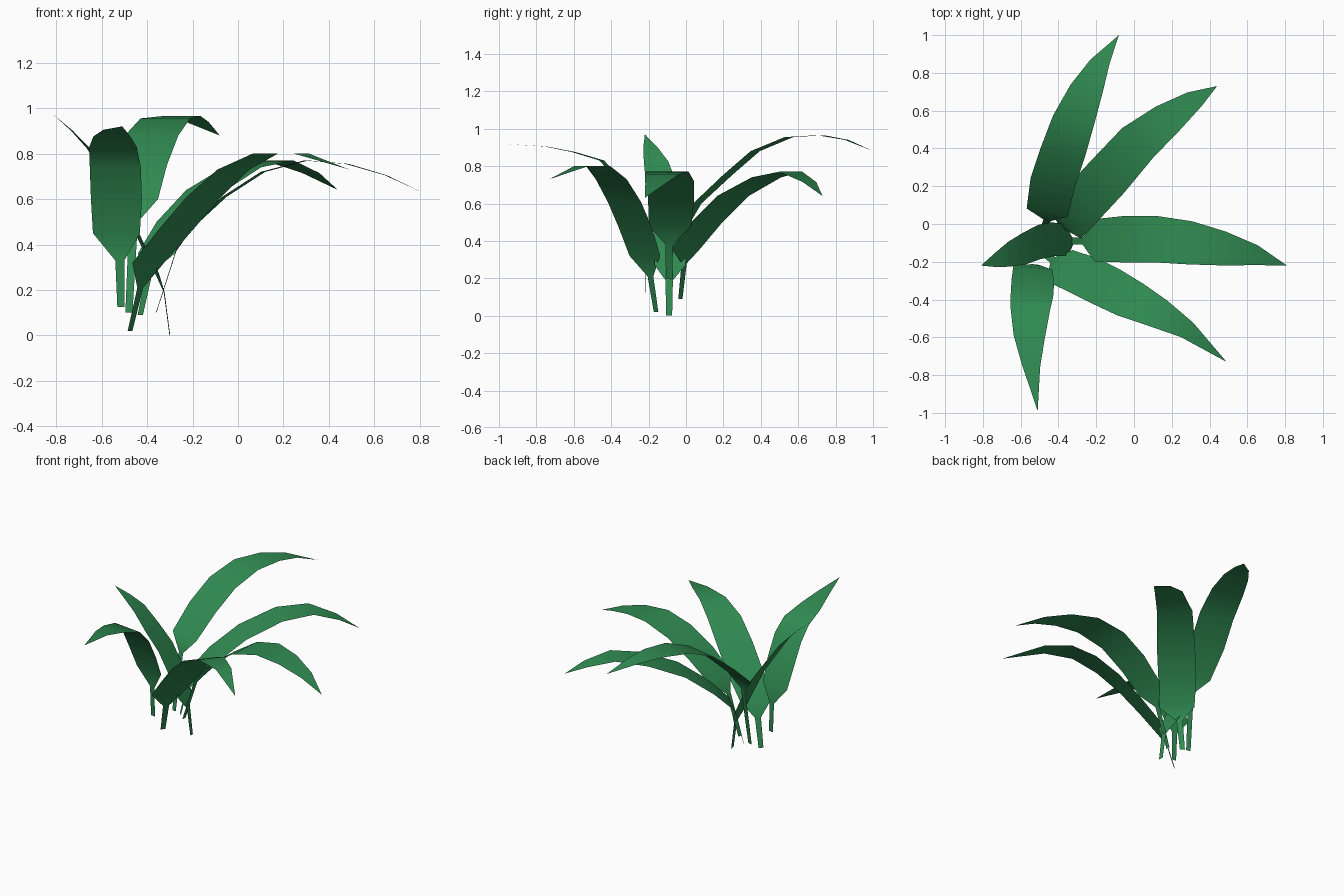
import bpy
import bmesh
from mathutils import Vector

# Remove the default object
default_cube = bpy.data.objects.get("Cube")
if default_cube:
    bpy.data.objects.remove(default_cube, do_unlink=True)

# Single leaf colour
leaf_green = bpy.data.materials.new("leaf_green")
leaf_colour = (0.03, 0.26, 0.085, 1)
leaf_green.use_nodes = True
leaf_green.diffuse_color = leaf_colour
shader = leaf_green.node_tree.nodes["Principled BSDF"]
shader.inputs["Base Color"].default_value = leaf_colour
shader.inputs["Roughness"].default_value = 0.7

# Shared outline: narrow stem, then a blade that tapers to a point
STEM_HALF_WIDTHS = [0.016, 0.02]
BLADE_TAPER = [0.92, 1, 1, 0.93, 0.73, 0.43]


def add_leaf(name, half_width, side, spine):
    """Sweep a flat ribbon along the spine, closing it with a pointed tip."""
    side = Vector((side[0], side[1], 0)).normalized()
    widths = STEM_HALF_WIDTHS + [half_width * taper for taper in BLADE_TAPER]
    mesh_builder = bmesh.new()

    # Left and right edge points for every spine station except the tip
    rows = []
    for point, width in zip(spine, widths):
        centre = Vector(point)
        right_vert = mesh_builder.verts.new(centre - side * width)
        left_vert = mesh_builder.verts.new(centre + side * width)
        rows.append((right_vert, left_vert))
    for lower, upper in zip(rows, rows[1:]):
        mesh_builder.faces.new((lower[0], upper[0], upper[1], lower[1]))

    # Pointed tip
    tip = mesh_builder.verts.new(Vector(spine[-1]))
    mesh_builder.faces.new((rows[-1][0], tip, rows[-1][1]))
    for face in mesh_builder.faces:
        face.smooth = True

    mesh = bpy.data.meshes.new(name)
    mesh_builder.to_mesh(mesh)
    mesh_builder.free()
    mesh.materials.append(leaf_green)
    leaf = bpy.data.objects.new(name, mesh)
    bpy.context.collection.objects.link(leaf)
    return leaf


# Leaf arching to the left
add_leaf("left_leaf", 0.123, (0.08, 1), [
    (-.36, -.09, .1), (-.27, -.09, .38),
    (-.2, -.085, .48), (-.06, -.08, .61), (.11, -.08, .72), (.3, -.1, .77),
    (.48, -.13, .755), (.65, -.165, .705), (.81, -.22, .63)])

# Leaf arching to the front left
add_leaf("front_left_leaf", 0.117, (.65, .76), [
    (-.475, -.16, .02), (-.43, -.19, .21),
    (-.395, -.22, .32), (-.27, -.27, .47), (-.15, -.33, .61), (-.02, -.4, .73),
    (.12, -.47, .8), (.28, -.56, .8), (.49, -.73, .73)])

# Leaf arching to the back left
add_leaf("back_left_leaf", 0.122, (-.72, .69), [
    (-.43, -.03, .09), (-.39, -.01, .28),
    (-.36, 0, .36), (-.27, .11, .5), (-.14, .25, .64), (.02, .43, .74),
    (.18, .56, .77), (.32, .66, .715), (.44, .73, .64)])

# Tall leaf reaching to the back
add_leaf("back_leaf", 0.12, (-.96, .2), [
    (-.48, -.03, .1), (-.46, .02, .5),
    (-.46, .06, .6), (-.43, .22, .75), (-.38, .37, .88), (-.32, .55, .955),
    (-.25, .72, .965), (-.18, .86, .94), (-.08, 1, .88)])

# Tall leaf bending over to the front
add_leaf("front_leaf", 0.113, (1, -.12), [
    (-.515, -.215, .125), (-.52, -.215, .33),
    (-.535, -.23, .45), (-.535, -.3, .6), (-.54, -.37, .74), (-.55, -.45, .83),
    (-.555, -.6, .875), (-.545, -.75, .905), (-.51, -.99, .92)])

# Short upright leaf on the right
add_leaf("right_leaf", 0.09, (.1, -1), [
    (-.3, -.09, 0), (-.325, -.09, .19),
    (-.355, -.085, .27), (-.43, -.08, .42), (-.5, -.095, .57),
    (-.58, -.13, .7), (-.66, -.16, .825), (-.73, -.19, .9), (-.81, -.22, .97)])
